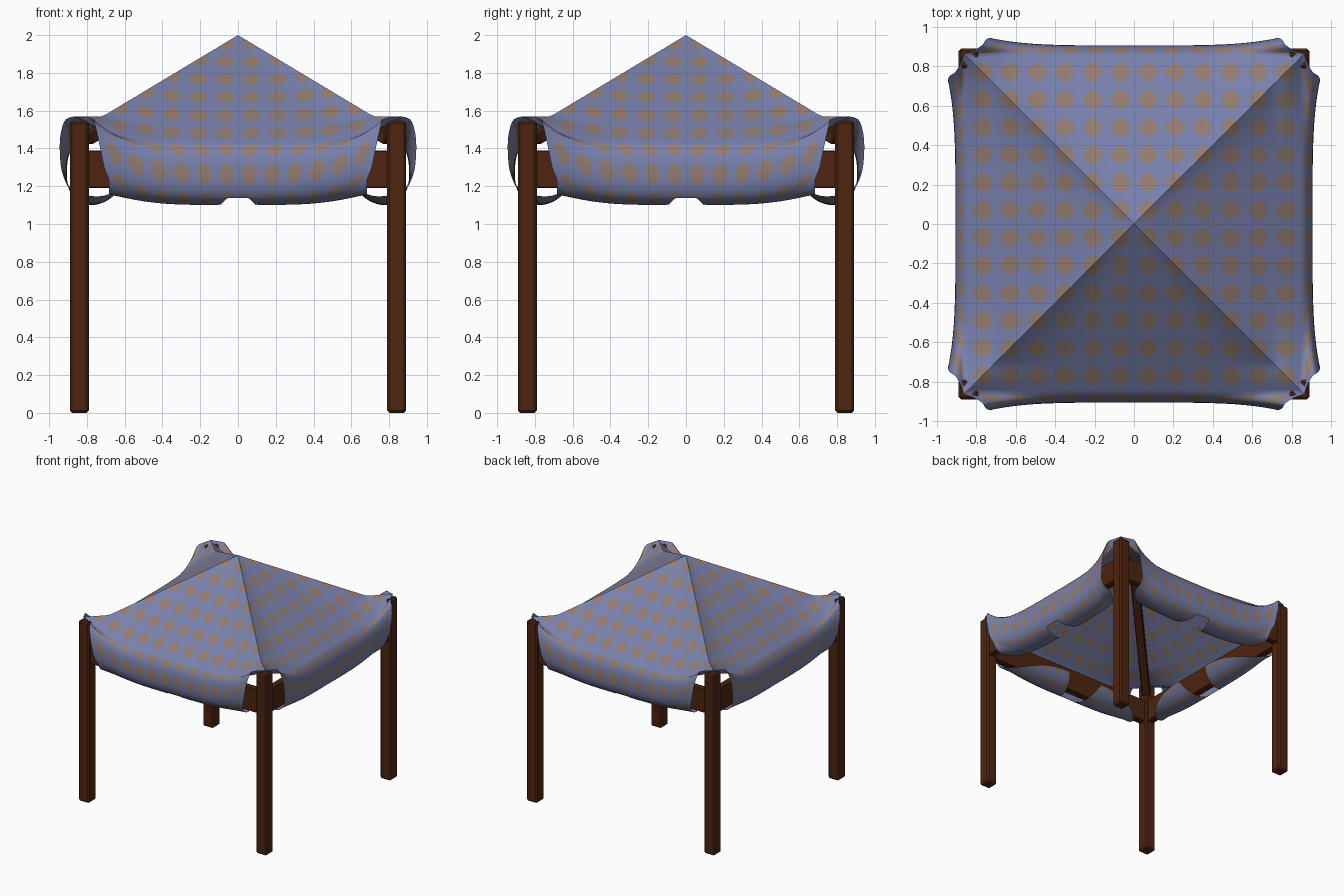
import bpy, bmesh, math
from mathutils import Vector

if "Cube" in bpy.data.objects:
    bpy.data.objects.remove(bpy.data.objects["Cube"])


def material(name, rgb):
    m = bpy.data.materials.new(name)
    m.diffuse_color = (*rgb, 1)
    m.use_nodes = True
    m.node_tree.nodes["Principled BSDF"].inputs["Base Color"].default_value = m.diffuse_color
    return m


WOOD = material("dark brown wood", (0.075, 0.018, 0.005))
BLUE = material("dusty blue cloth", (0.19, 0.22, 0.42))
TAN = material("tan spots", (0.29, 0.20, 0.165))


def finish(name, bm, mats):
    me = bpy.data.meshes.new(name)
    bm.to_mesh(me)
    bm.free()
    for m in mats:
        me.materials.append(m)
    ob = bpy.data.objects.new(name, me)
    bpy.context.collection.objects.link(ob)
    return ob


def beam(name, a, b, w, h, bevel=0.012):
    """Rectangular timber from a to b, w wide and h deep."""
    a, b = Vector(a), Vector(b)
    bm = bmesh.new()
    bmesh.ops.create_cube(bm, size=1)
    for v in bm.verts:
        v.co = Vector((v.co.x * w, v.co.y * h, v.co.z * (b - a).length))
    bmesh.ops.bevel(bm, geom=bm.edges[:], offset=bevel, segments=1, affect='EDGES')
    d = (b - a).normalized()
    x = Vector((-d.y, d.x, 0)).normalized() if abs(d.z) < 0.99 else Vector((1, 0, 0))
    y = d.cross(x)
    for v in bm.verts:
        v.co = (a + b) / 2 + x * v.co.x + y * v.co.y + d * v.co.z
    return finish(name, bm, [WOOD])


# Frame: posts, rails between them, and rafters up to the peak
P = 0.84
for k, (sx, sy) in enumerate([(-1, -1), (1, -1), (1, 1), (-1, 1)]):
    beam(f"post_{k}", (P * sx, P * sy, 0), (P * sx, P * sy, 1.545), 0.1, 0.1)
    ex, ey = -sy, sx
    beam(f"rail_{k}", (P * sx, P * sy, 1.29), (P * ex, P * ey, 1.29), 0.06, 0.2, 0.006)
    beam(f"rafter_{k}", (0, 0, 1.93), (0.8 * sx, 0.8 * sy, 1.45), 0.07, 0.06, 0.006)

# Canopy: a square cloth grid draped over the frame, hanging flap on each side
C = 0.14 / 6          # grid cell, six cells to one spot
NE, NF = 37, 26       # cells from peak to eave, and down the flap
RE = NE * C
MID = [(RE, 1.42), (.893, 1.37), (.905, 1.30), (.90, 1.20), (.86, 1.13),
       (.78, 1.10), (.70, 1.12), (.64, 1.17), (.60, 1.24)]
END = [(RE, 1.57), (.915, 1.55), (.94, 1.47), (.943, 1.37), (.93, 1.27),
       (.885, 1.18), (.80, 1.155), (.72, 1.16), (.66, 1.20)]


def spline(pts, t):
    i = min(int(t), len(pts) - 2)
    f = t - i
    p = [Vector(pts[max(0, min(len(pts) - 1, i + o))]) for o in (-1, 0, 1, 2)]
    return 0.5 * (2 * p[1] + (p[2] - p[0]) * f + (2 * p[0] - 5 * p[1] + 4 * p[2] - p[3]) * f * f
                  + (3 * p[1] - p[0] - 3 * p[2] + p[3]) * f ** 3)


def smoothstep(a, b, x):
    t = max(0, min(1, (x - a) / (b - a)))
    return t * t * (3 - 2 * t)


def drape(i, j):
    """Cloth grid point to its place in space."""
    r, s = max(abs(i), abs(j)) * C, min(abs(i), abs(j)) * C
    if r <= RE + 1e-6:
        k = (s / r) ** 4 if r else 0
        hip = max(2 - 0.6 * r, 1.57)
        mid = 2 - r * (2 - 1.42) / RE
        return Vector((i * C, j * C, mid + (hip - mid) * k))
    a = r - RE
    narrow = 1 - 0.09 * min(1, a / 0.06) - 0.12 * min(1, a / 0.4)
    k = (s / RE) ** 4
    # hem is notched in the middle and shorter toward the posts
    q = max(0.03, smoothstep(0.06, 0.22, s) * (1 - 0.5 * k))
    if a > 0.3:
        a = 0.3 + (a - 0.3) * q
    d, z = spline(MID, a / 0.08).lerp(spline(END, a / 0.08), k)
    if abs(i) > abs(j):
        return Vector((math.copysign(d, i), j * C * narrow, z))
    return Vector((i * C * narrow, math.copysign(d, j), z))


bm = bmesh.new()
N = NE + NF
grid = {(i, j): bm.verts.new(drape(i, j))
        for i in range(-N, N + 1) for j in range(-N, N + 1)
        if min(abs(i), abs(j)) <= NE}
for i in range(-N, N):
    for j in range(-N, N):
        keys = [(i, j), (i + 1, j), (i + 1, j + 1), (i, j + 1)]
        if not all(q in grid for q in keys):
            continue
        v = [grid[q] for q in keys]
        if i == j:
            polys = [(v[0], v[1], v[2]), (v[0], v[2], v[3])]
        elif i == -j - 1:
            polys = [(v[0], v[1], v[3]), (v[1], v[2], v[3])]
        else:
            polys = [v]
        # spots: four cells of every six, corners left off
        a, b = i % 6, j % 6
        spot = 1 <= a <= 4 and 1 <= b <= 4 and not (a in (1, 4) and b in (1, 4))
        for p in polys:
            f = bm.faces.new(p)
            f.smooth = True
            f.material_index = int(spot)
# crisp folds along the four hips
hips = {grid[q] for q in grid if abs(q[0]) == abs(q[1])}
for e in bm.edges:
    if e.verts[0] in hips and e.verts[1] in hips:
        e.smooth = False
loose = [v for v in bm.verts if not v.link_faces]
bmesh.ops.delete(bm, geom=loose, context='VERTS')
finish("cloth_canopy", bm, [BLUE, TAN])
